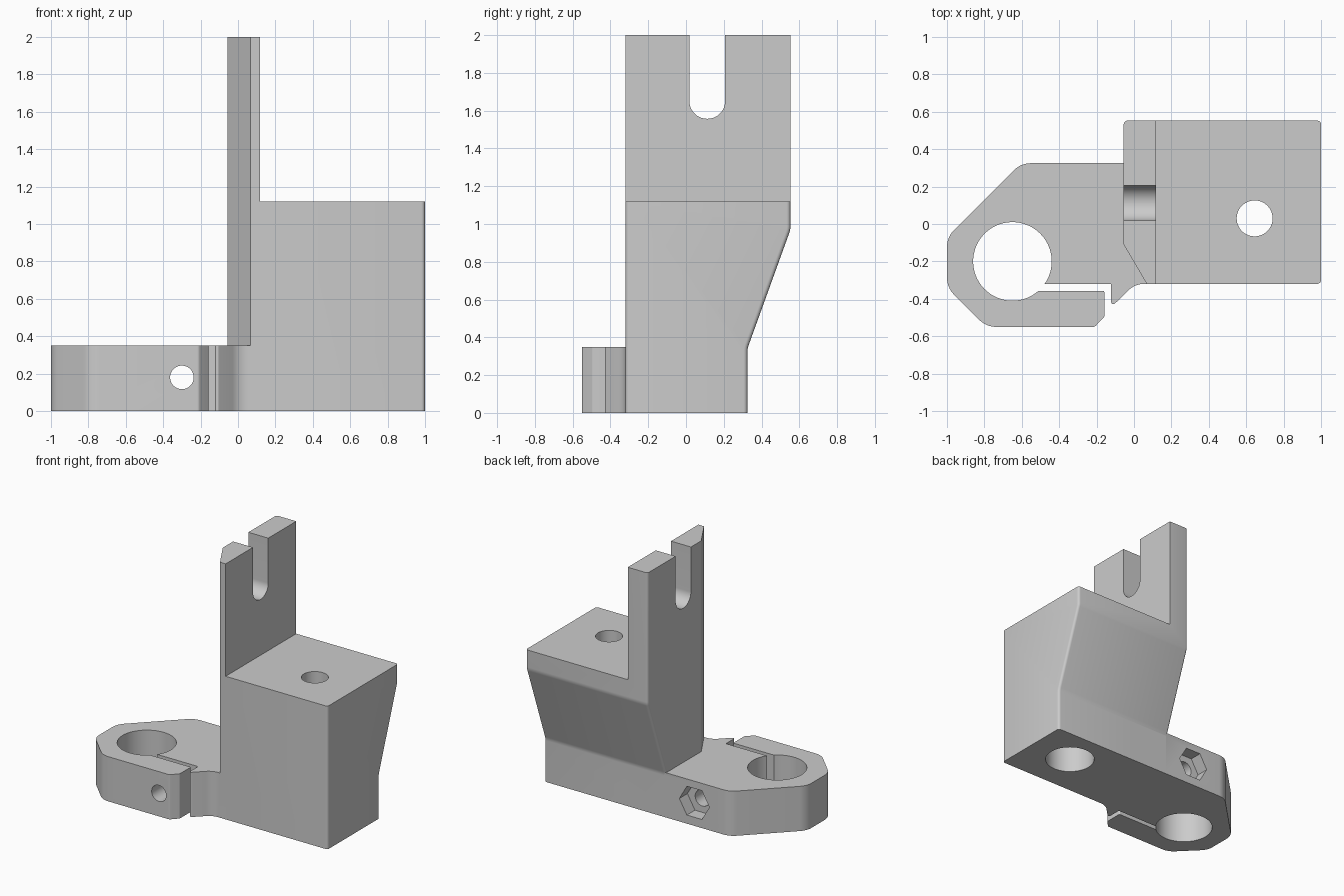
import bpy, bmesh, math
from mathutils import Vector, Matrix

old = bpy.data.objects.get("Cube")
if old:
    bpy.data.objects.remove(old, do_unlink=True)

grey = bpy.data.materials.new("plain grey")
grey.use_nodes = True
grey.diffuse_color = (0.6, 0.6, 0.6, 1)
grey.node_tree.nodes["Principled BSDF"].inputs["Base Color"].default_value = (0.6, 0.6, 0.6, 1)

# Axis frames: profile (u, v) and extrusion w mapped to world
XY = Matrix.Identity(3)
YZ = Matrix(((0, 0, 1), (1, 0, 0), (0, 1, 0)))
XZ = Matrix(((1, 0, 0), (0, 0, 1), (0, 1, 0)))


def rounded(points, steps=8):
    """Round each corner (u, v, radius) of a closed outline."""
    out = []
    for i, (u, v, r) in enumerate(points):
        p = Vector((u, v))
        if not r:
            out.append(p)
            continue
        a = (Vector(points[i - 1][:2]) - p).normalized()
        b = (Vector(points[(i + 1) % len(points)][:2]) - p).normalized()
        half = a.angle(b) / 2
        centre = p + (a + b).normalized() * r / math.sin(half)
        start = p + a * r / math.tan(half) - centre
        end = p + b * r / math.tan(half) - centre
        sweep = start.angle_signed(end)
        for k in range(steps + 1):
            out.append(centre + Matrix.Rotation(-sweep * k / steps, 2) @ start)
    return out


def circle(u, v, r, n=64):
    return [Vector((u + r * math.cos(math.tau * k / n), v + r * math.sin(math.tau * k / n)))
            for k in range(n)]


def prism(name, outline, low, high, frame=XY):
    bm = bmesh.new()
    face = bm.faces.new([bm.verts.new(frame @ Vector((p.x, p.y, low))) for p in outline])
    top = bmesh.ops.extrude_face_region(bm, geom=[face])["geom"]
    bmesh.ops.translate(bm, vec=frame @ Vector((0, 0, high - low)),
                        verts=[g for g in top if isinstance(g, bmesh.types.BMVert)])
    bmesh.ops.recalc_face_normals(bm, faces=bm.faces)
    mesh = bpy.data.meshes.new(name)
    bm.to_mesh(mesh)
    bm.free()
    mesh.materials.append(grey)
    obj = bpy.data.objects.new(name, mesh)
    bpy.context.collection.objects.link(obj)
    return obj


def combine(target, other, operation="DIFFERENCE"):
    mod = target.modifiers.new("combine", "BOOLEAN")
    mod.operation, mod.solver, mod.object = operation, "EXACT", other
    bpy.context.view_layer.objects.active = target
    bpy.ops.object.modifier_apply(modifier=mod.name)
    bpy.data.objects.remove(other, do_unlink=True)


FRONT, BACK, PLATE = -0.32, 0.325, 0.35

# Block and upright share one side profile
bracket = prism("mounting_bracket", rounded([
    (FRONT, 0, 0), (BACK, 0, 0), (BACK, 0.34, 0.1), (0.553, 0.97, 0.1),
    (0.553, 2, 0), (FRONT, 2, 0)]), -0.055, 1, YZ)

# Softened upright edges
bm = bmesh.new()
bm.from_mesh(bracket.data)
edges = []
for e in bm.edges:
    d = e.verts[1].co - e.verts[0].co
    back = e.verts[0].co.y > 0 or e.verts[0].co.x > 0.5
    if abs(d.x) < 1e-4 and abs(d.z) > abs(d.y) and back:
        edges.append(e)
bmesh.ops.bevel(bm, geom=edges, offset=0.02, segments=4, profile=0.5, affect="EDGES")
bm.to_mesh(bracket.data)
bm.free()

# Step above the block, slanted upright corner and open slot
combine(bracket, prism("step_cutter", rounded([
    (0.117, 1.12, 0), (1.5, 1.12, 0), (1.5, 2.5, 0), (0.117, 2.5, 0)]), -1, 1, XZ))
combine(bracket, prism("corner_cutter", rounded([
    (-0.055, -0.11, 0), (0.068, FRONT, 0), (0.068, -0.6, 0), (-0.4, -0.6, 0),
    (-0.4, -0.11, 0)]), PLATE - 0.02, 2.5))
combine(bracket, prism("slot_cutter", rounded([
    (0.018, 1.557, 0.094), (0.207, 1.557, 0.094), (0.207, 2.5, 0),
    (0.018, 2.5, 0)], 16), -0.5, 0.5, YZ))

# Split clamp plate with gap and pointed lip
clamp = prism("clamp_plate", rounded([
    (0.3, BACK, 0), (-0.605, BACK, 0.13), (-1, -0.07, 0.13), (-1, -0.34, 0.13),
    (-0.79, -0.55, 0.13), (-0.21, -0.55, 0.02), (-0.158, -0.495, 0.01),
    (-0.158, -0.357, 0.01), (-0.6, -0.357, 0), (-0.6, FRONT, 0), (-0.122, FRONT, 0),
    (-0.122, -0.445, 0.012), (0.005, FRONT, 0.12), (0.3, FRONT, 0)]), 0, PLATE)
combine(clamp, prism("rod_cutter", circle(-0.65, -0.2, 0.21, 96), -0.5, 1))
combine(bracket, clamp, "UNION")

# Clamp screw hole with hexagonal nut pocket
combine(bracket, prism("screw_cutter", circle(-0.3, 0.18, 0.063, 48), -1, 1, XZ))
combine(bracket, prism("nut_cutter", circle(-0.3, 0.18, 0.13, 6), 0.225, 0.6, XZ))

# Block bolt hole with wide bore from below
combine(bracket, prism("bolt_cutter", circle(0.645, 0.03, 0.096), -0.5, 1.5))
combine(bracket, prism("bore_cutter", circle(0.645, 0.03, 0.18), -0.5, 0.9))

bpy.ops.object.select_all(action="DESELECT")
bracket.select_set(True)
bpy.context.view_layer.objects.active = bracket
bpy.ops.object.shade_smooth_by_angle(angle=math.radians(25))
